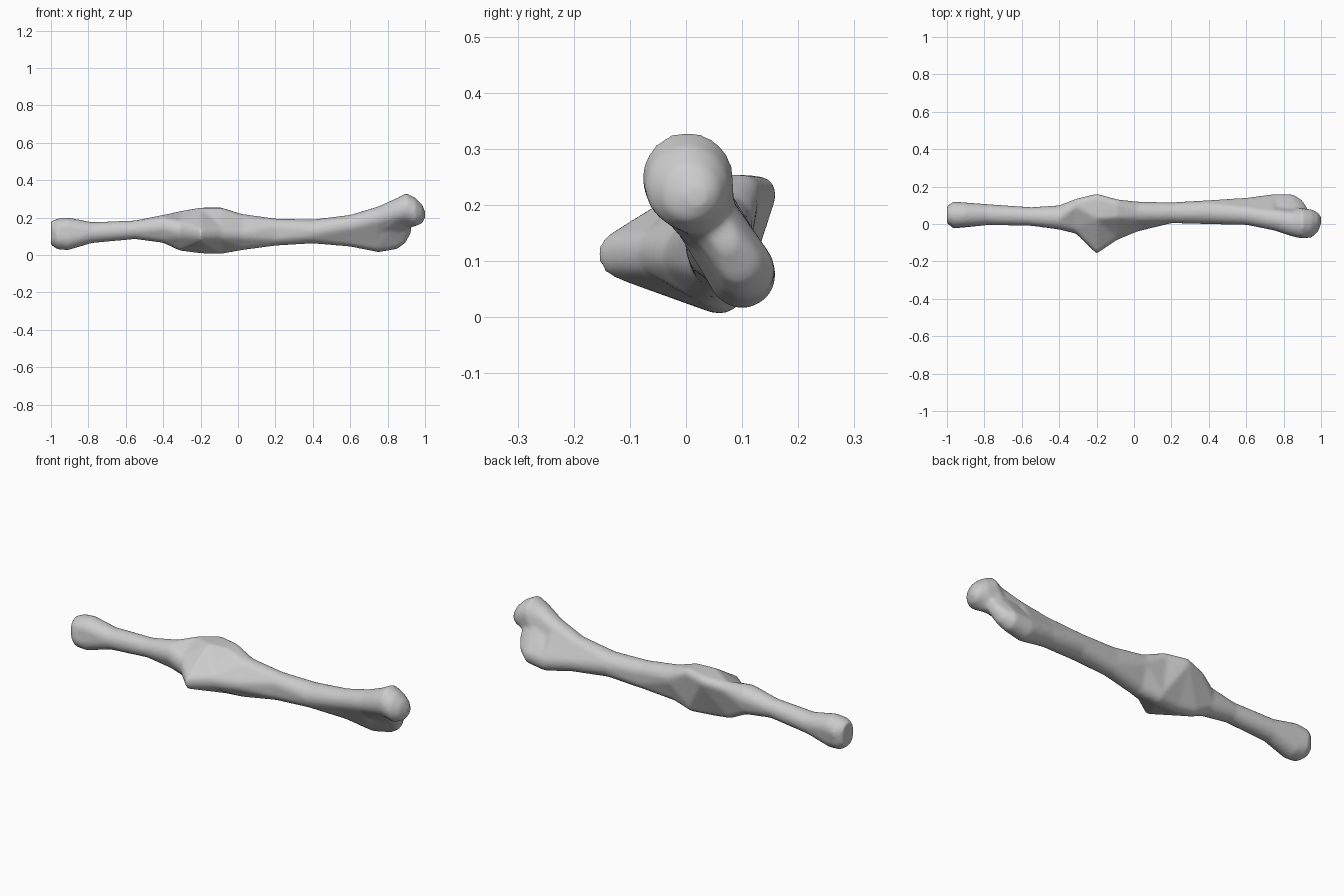
import bpy, bmesh, math
from mathutils import Vector

SIDES = 24

# each station: x, then discs (y, z, r) whose outer envelope is the cross-section
STATIONS = [
    (-1.00, (.05, .135, .045), (.05, .10, .045)),
    (-0.965, (.05, .125, .07), (.045, .10, .07)),
    (-0.91, (.05, .135, .066), (.045, .09, .064)),
    (-0.78, (.05, .12, .056)),
    (-0.55, (.04, .135, .05)),
    (-0.40, (.035, .15, .065), (.04, .12, .055)),
    (-0.31, (.10, .20, .035), (.05, .065, .042), (.01, .13, .062)),
    (-0.20, (.13, .22, .032), (.05, .05, .041), (-.115, .112, .044), (.04, .218, .035)),
    (-0.09, (.10, .222, .032), (.06, .052, .046), (-.035, .115, .05), (.05, .218, .036)),
    (0.02, (.06, .16, .06), (.04, .08, .054), (.01, .11, .05)),
    (0.20, (.06, .14, .055), (.06, .105, .055)),
    (0.40, (.063, .126, .064),),
    (0.60, (.05, .16, .055), (.085, .10, .055)),
    (0.75, (.025, .20, .06), (.10, .075, .06)),
]
# rounded head and lower knuckle continue separately from the shaft end
HEAD = [
    (0.60, (.05, .155, .053)), (0.75, (.025, .20, .06), (.05, .15, .05)),
    (0.85, (.002, .235, .07), (.04, .17, .05)), (0.90, (.003, .25, .081), (.03, .19, .05)),
    (0.95, (.003, .23, .075)), (0.985, (.01, .22, .05)), (1.00, (.02, .215, .018)),
]
KNUCKLE = [
    (0.60, (.085, .10, .053)), (0.75, (.10, .075, .06), (.03, .18, .05)),
    (0.85, (.105, .085, .053), (.03, .20, .05)), (0.895, (.09, .105, .04), (.03, .20, .045)),
    (0.925, (.07, .14, .02), (.03, .20, .03)),
]


def ring(bm, station):
    x, *discs = station
    verts = []
    for i in range(SIDES):
        a = 2 * math.pi * i / SIDES
        c, s = math.cos(a), math.sin(a)
        y, z, r = max(discs, key=lambda d: d[0] * c + d[1] * s + d[2])
        verts.append(bm.verts.new((x, y + r * c, z + r * s)))
    return verts


def loft(name, stations):
    bm = bmesh.new()
    rings = [ring(bm, s) for s in stations]
    for a, b in zip(rings, rings[1:]):
        for i in range(SIDES):
            j = (i + 1) % SIDES
            bm.faces.new((a[i], a[j], b[j], b[i]))
    bm.faces.new(rings[0])
    bm.faces.new(rings[-1])
    bmesh.ops.recalc_face_normals(bm, faces=bm.faces)
    me = bpy.data.meshes.new(name)
    bm.to_mesh(me)
    bm.free()
    ob = bpy.data.objects.new(name, me)
    bpy.context.collection.objects.link(ob)
    return ob


# shaft with swollen middle, plus both end lobes
parts = [loft("bone", STATIONS), loft("head", HEAD), loft("knuckle", KNUCKLE)]
bpy.ops.object.select_all(action='DESELECT')
for p in parts:
    p.select_set(True)
bone = bpy.context.view_layer.objects.active = parts[0]
bpy.ops.object.join()

# fuse into one skin and soften
fuse = bone.modifiers.new("fuse", 'REMESH')
fuse.mode = 'VOXEL'
fuse.voxel_size = 0.009
fuse.use_smooth_shade = True
soft = bone.modifiers.new("soften", 'SMOOTH')
soft.factor = 0.5
soft.iterations = 6
